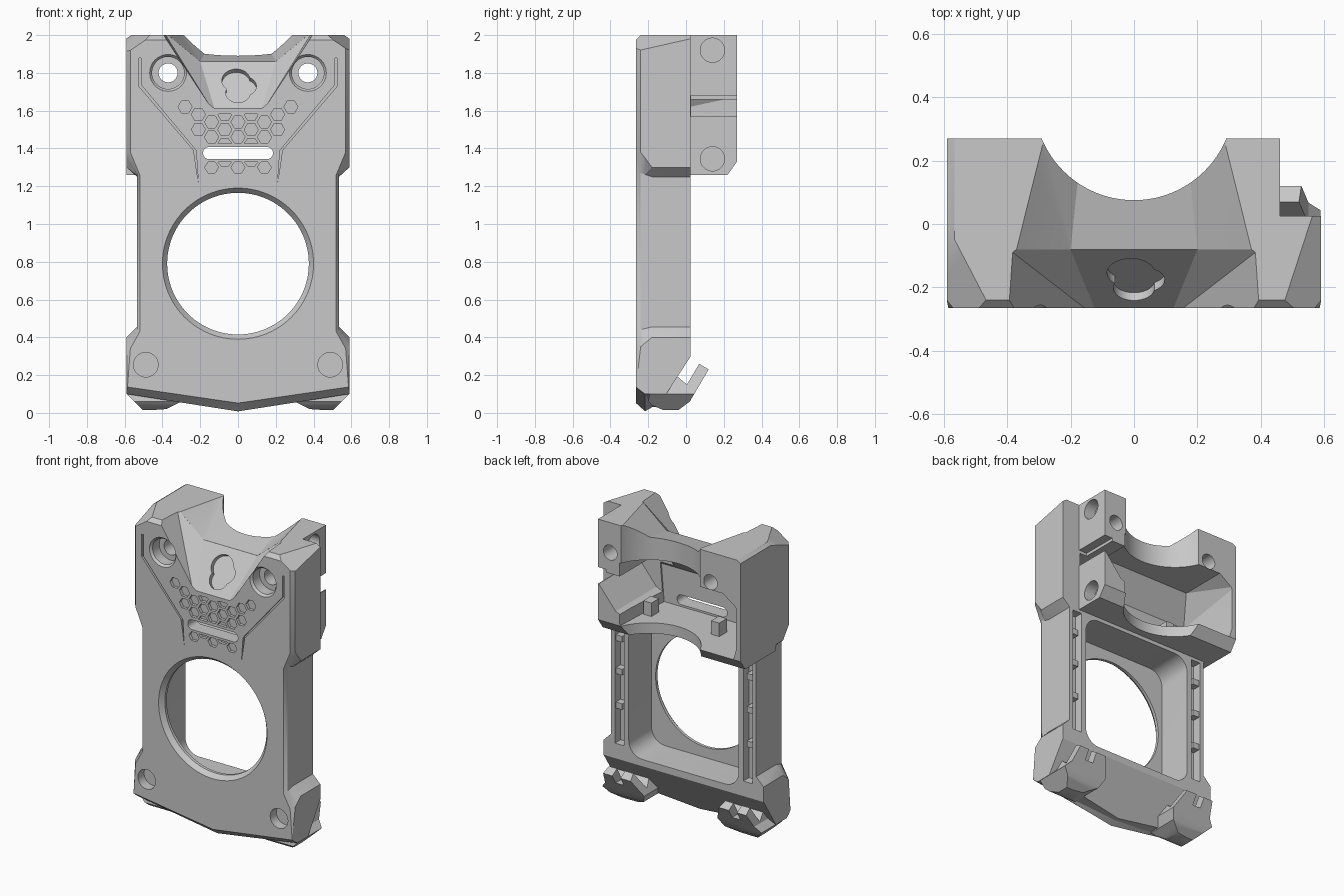
import bpy, bmesh, math
from mathutils import Vector

cube = bpy.data.objects.get("Cube")
if cube:
    bpy.data.objects.remove(cube, do_unlink=True)

grey = bpy.data.materials.new("plain grey")
grey.use_nodes = True
grey.diffuse_color = (0.58, 0.58, 0.58, 1)
grey.node_tree.nodes["Principled BSDF"].inputs["Base Color"].default_value = (0.58, 0.58, 0.58, 1)


def finish(name, bm):
    bmesh.ops.recalc_face_normals(bm, faces=bm.faces)
    mesh = bpy.data.meshes.new(name)
    bm.to_mesh(mesh)
    bm.free()
    mesh.materials.append(grey)
    ob = bpy.data.objects.new(name, mesh)
    bpy.context.collection.objects.link(ob)
    return ob


def add_loft(bm, rings):
    loops = [[bm.verts.new(p) for p in ring] for ring in rings]
    for a, b in zip(loops, loops[1:]):
        for i in range(len(a)):
            j = (i + 1) % len(a)
            bm.faces.new((a[i], a[j], b[j], b[i]))
    bm.faces.new(loops[0])
    bm.faces.new(loops[-1])


def loft(name, rings):
    bm = bmesh.new()
    add_loft(bm, rings)
    bmesh.ops.triangulate(bm, faces=[f for f in bm.faces if len(f.verts) == 4])
    return finish(name, bm)


def prism(name, profile, y0, y1):
    return loft(name, [[(x, y, z) for x, z in profile] for y in (y0, y1)])


def hull(name, points):
    bm = bmesh.new()
    for p in points:
        bm.verts.new(p)
    bmesh.ops.convex_hull(bm, input=bm.verts)
    return finish(name, bm)


def box(name, x0, x1, y0, y1, z0, z1):
    return hull(name, [(x, y, z) for x in (x0, x1) for y in (y0, y1) for z in (z0, z1)])


def tube(name, start, end, r0, r1=None, sides=64):
    start, end = Vector(start), Vector(end)
    axis = end - start
    bm = bmesh.new()
    bmesh.ops.create_cone(bm, cap_ends=True, segments=sides, radius1=r0,
                          radius2=r0 if r1 is None else r1, depth=axis.length)
    bm.transform(axis.to_track_quat('Z', 'Y').to_matrix().to_4x4())
    bmesh.ops.translate(bm, verts=bm.verts, vec=(start + end) / 2)
    return finish(name, bm)


def combine(target, tool, operation='DIFFERENCE'):
    tool.hide_render = True
    mod = target.modifiers.new("combine", 'BOOLEAN')
    mod.operation, mod.solver, mod.object = operation, 'EXACT', tool
    bpy.context.view_layer.objects.active = target
    bpy.ops.object.modifier_apply(modifier=mod.name)
    bpy.data.objects.remove(tool, do_unlink=True)


def round_rect(hx, z0, z1, r, steps=8):
    pts = []
    for k, (sx, z) in enumerate([(1, z1 - r), (-1, z1 - r), (-1, z0 + r), (1, z0 + r)]):
        for i in range(steps + 1):
            a = math.pi / 2 * (k + i / steps)
            pts.append((sx * (hx - r) + r * math.cos(a), z + r * math.sin(a)))
    return pts


def ring(y, half):
    return [(x, y, z) for x, z in half] + [(-x, y, z) for x, z in reversed(half) if x]


# Front shell with waisted sides, a chamfered front rim and a bevelled lower lip
front = [(.57, 1.975), (.57, 1.38), (.52, 1.26), (.52, .43), (.57, .34), (.585, .137), (0, .052)]
middle = [(.59, 2), (.59, 1.38), (.535, 1.27), (.535, .44), (.59, .35), (.59, .117), (0, .03)]
lip = [(.59, 2), (.59, 1.35), (.535, 1.262), (.535, .446), (.59, .37), (.59, .1), (0, .008)]
rear = [(.59, 2), (.59, 1.3), (.535, 1.25), (.535, .455), (.59, .4), (.59, .1), (0, .03)]
body = loft("body_shell", [ring(-.265, front), ring(-.24, middle), ring(-.217, lip),
                           ring(-.18, rear), ring(.025, rear)])

# Rear upper block
side = [(-.1, 2), (.27, 2), (.27, 1.33), (.22, 1.26), (-.1, 1.26)]
block = loft("rear_block", [[(x, y, z) for y, z in side] for x in (-.59, .46)])
combine(body, block, 'UNION')

# Sloped underside
combine(body, hull("underside", [(x, y, z) for x in (-1, 1)
                                 for y, z in ((.09, .4), (-.215, -.07), (.3, -.07), (.3, .4))]))

# Vertical arc and funnel-shaped top recess with a slanted pad
combine(body, tube("arc", (0, .39, 1), (0, .39, 2.3), .315, sides=96))
combine(body, hull("pad_cut", [(s * x, y, z) for s in (-1, 1) for x, y, z in (
    (.11, -.3, 1.563), (.2, -.08, 1.86), (.41, -.3, 2.02), (.395, -.08, 2.02))]))
combine(body, hull("saddle_cut", [(s * x, y, z) for s in (-1, 1) for x, y, z in (
    (.2, -.081, 1.86), (.16, .3, 1.935), (.395, -.081, 2.02), (.3, .3, 2.02))]))


# Bevelled upper corners
def corner(s, y, x_top):
    top, slope = Vector((x_top, 2)), Vector((1, -.69))
    return [(s * p.x, y, p.y) for p in (top - slope * .1, top + slope * .3, Vector((.9, 2.2)))]


combine(body, hull("right_bevel", corner(1, -.3, .456) + corner(1, .04, .567)))
combine(body, hull("left_bevel", corner(-1, -.3, .435) + corner(-1, -.05, .565)))
combine(body, hull("left_rear_bevel", corner(-1, -.051, .565) + corner(-1, .4, .565)))

# Rear cavity above the curved shelf, opening through one side over a sloped ledge
combine(body, hull("cavity", [(x, y, z) for y, z, xs in (
    (-.17, 1.33, (-.52, .28)), (-.17, 1.58, (-.54, .3)), (-.05, 1.75, (-.46, .3)),
    (.3, 1.75, (-.46, .3)), (.3, 1.68, (-.56, .3)), (.3, 1.4, (-.56, .3)),
    (.3, 1.33, (-.54, .3))) for x in xs]))
combine(body, hull("side_channel", [(x, y, z) for y in (-.16, .4) for x, z in (
    (.2, 1.36), (.33, 1.42), (.455, 1.57), (.455, 1.66), (.2, 1.66))]))
combine(body, box("side_opening", .4, .7, .026, .4, 1.57, 1.68))

# Lower pocket, side channels and round window
for s in (-1, 1):
    combine(body, box("channel", s * .44, s * .507, -.035, .1, .4, 1.24))
combine(body, prism("pocket", round_rect(.405, .345, 1.235, .1), -.215, .1))
combine(body, tube("window", (0, -.4, .79), (0, .2, .79), .375, sides=96))
combine(body, tube("window_rim", (0, -.285, .79), (0, -.235, .79), .417, .375, 96))

# Screw holes, counterbores and round recesses
for s in (-1, 1):
    x = s * .37
    combine(body, tube("screw_hole", (x, -.4, 1.8), (x, .4, 1.8), .05))
    combine(body, tube("counterbore", (x, -.4, 1.8), (x, -.18, 1.8), .085))
    combine(body, tube("counterbore_rim", (x, -.28, 1.8), (x, -.25, 1.8), .11, .085))
    combine(body, tube("foot_recess", (s * .488, -.4, .255), (s * .488, -.2, .255), .065))
for z in (1.345, 1.92):
    combine(body, tube("side_hole", (.38, .14, z), (.7, .14, z), .064))

# Rounded slot and hexagon vents, trimmed along the pad and the slot
combine(body, prism("slot", round_rect(.185, 1.343, 1.408, .032), -.4, 0))
bm = bmesh.new()
for col in range(-4, 5):
    for row in range(8):
        x, z = col * .07, 1.30 + row * .08 + (.04 if col % 2 else 0)
        upper = 1.41 < z < 1.65 and abs(x) < .22 + (z - 1.45) * .6 and (z < 1.6 or abs(x) > .2)
        if upper or (z < 1.35 and abs(x) < .18):
            low, high = (1.425, 1.585 if abs(x) < .2 else 1.7) if upper else (1.27, 1.328)
            pts = [(x + .037 * math.cos(a * math.pi / 3),
                    min(high, max(low, z + .037 * math.sin(a * math.pi / 3)))) for a in range(6)]
            add_loft(bm, [[(px, y, pz) for px, pz in pts] for y in (-.3, -.245)])
combine(body, finish("vents", bm))

# Slim decorative grooves
for s in (-1, 1):
    line = [(.525, 1.88), (.525, 1.73), (.235, 1.39), (.21, 1.22), (.222, 1.39), (.513, 1.737), (.513, 1.88)]
    combine(body, prism("groove", [(s * x, z) for x, z in line], -.3, -.25))

# Lobed recess in the slanted pad
normal = Vector((0, -.804, .595))
for x, z, r in ((-.01, 1.76, .075), (.035, 1.73, .062), (0, 1.695, .065)):
    centre = Vector((x, -.265 + (z - 1.61) * .74, z))
    combine(body, tube("pad_recess", centre - normal * .03, centre + normal * .1, r))

# Feet with a notched, tilted rear tab
foot_side = [(-.2, .06), (-.18, .04), (-.12, .015), (-.04, .015), (.02, .06), (.12, .23),
             (.07, .26), (.005, .15), (-.055, .2), (-.17, .25)]
foot_front = [(.27, .12), (.3, .06), (.38, .02), (.5, .012), (.588, .1), (.55, .14), (.51, .3), (.36, .3)]
for s in (-1, 1):
    foot = loft("foot", [[(s * x, y, z) for y, z in foot_side] for x in (.1, .7)])
    combine(foot, prism("foot_outline", [(s * x, z) for x, z in foot_front], -.5, .5), 'INTERSECT')
    combine(foot, box("tab_notch", s * .4, s * .46, .02, .3, .17, .4))
    combine(body, foot, 'UNION')

# Channel clips and shelf brackets
parts = [body]
for s, label in ((1, "left"), (-1, "right")):
    for i, z in enumerate((.65, .88, 1.1)):
        parts.append(box(f"{label}_channel_clip_{i + 1}", s * .46, s * .51, -.045, .015, z - .02, z + .02))
    parts.append(box(f"{label}_shelf_bracket", s * .22, s * .28, -.03, .05, 1.32, 1.42))

# Shading
for ob in parts:
    ob.data.materials.clear()
    ob.data.materials.append(grey)
    for face in ob.data.polygons:
        face.material_index = 0
    bpy.ops.object.select_all(action='DESELECT')
    ob.select_set(True)
    bpy.context.view_layer.objects.active = ob
    bpy.ops.object.shade_smooth_by_angle(angle=math.radians(25))
